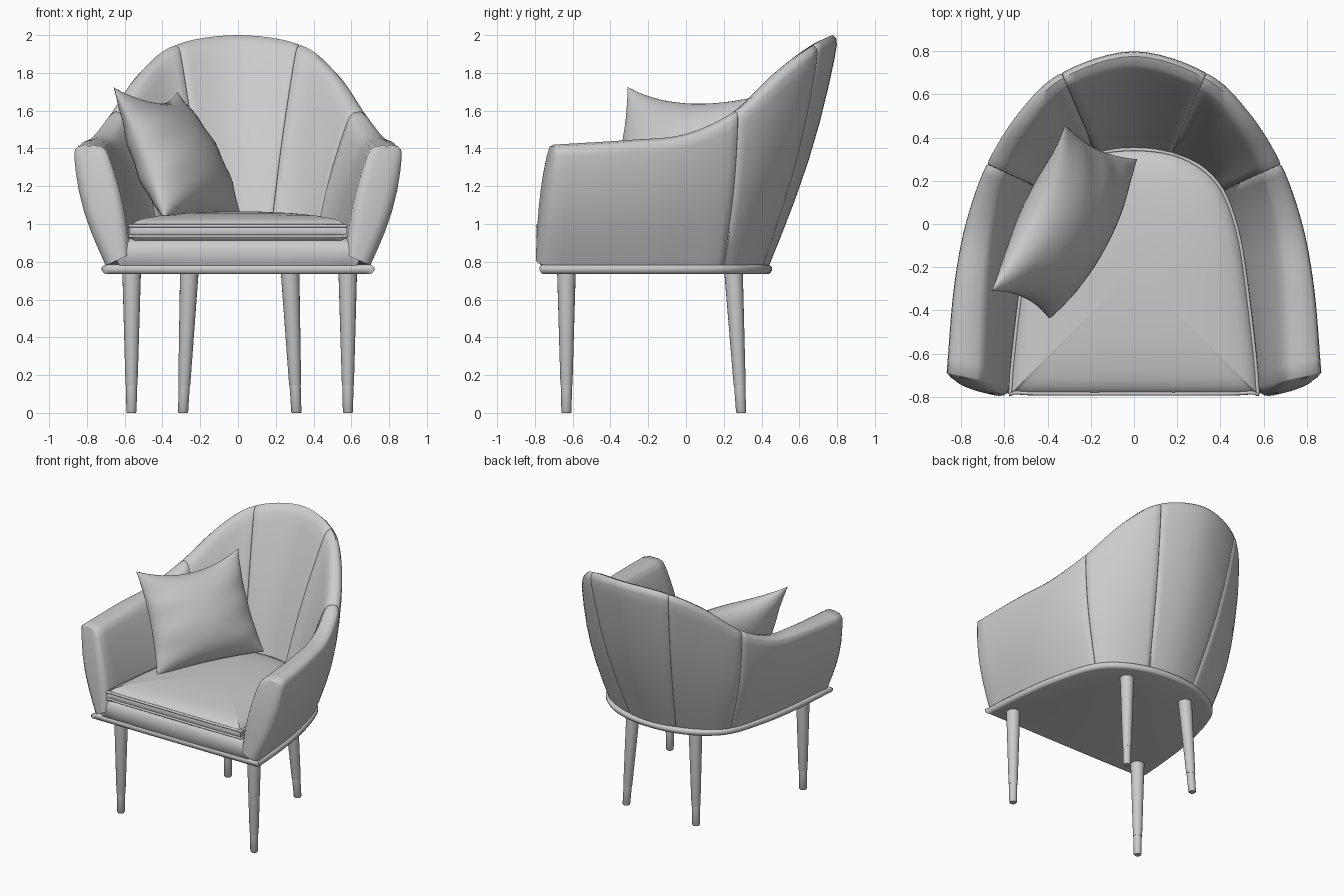
import bpy, bmesh
from math import sin, cos, pi, floor
from mathutils import Vector

if "Cube" in bpy.data.objects:
    bpy.data.objects.remove(bpy.data.objects["Cube"])


def finish(name, bm, angle=0.7):
    bmesh.ops.remove_doubles(bm, verts=bm.verts, dist=0.0002)
    bmesh.ops.recalc_face_normals(bm, faces=bm.faces)
    me = bpy.data.meshes.new(name)
    bm.to_mesh(me)
    bm.free()
    ob = bpy.data.objects.new(name, me)
    bpy.context.collection.objects.link(ob)
    bpy.ops.object.select_all(action='DESELECT')
    ob.select_set(True)
    bpy.context.view_layer.objects.active = ob
    bpy.ops.object.shade_smooth_by_angle(angle=angle)
    return ob


def loft(name, rings, angle=0.7):
    """Skin closed rings of equal length and cap both ends with strips."""
    bm = bmesh.new()
    vs = [[bm.verts.new(p) for p in r] for r in rings]
    m = len(rings[0])
    for a, b in zip(vs, vs[1:]):
        for i in range(m):
            j = (i + 1) % m
            bm.faces.new((a[i], a[j], b[j], b[i]))
    for r in (vs[0], vs[-1]):
        for i in range(m // 2):
            quad = list(dict.fromkeys((r[i], r[i + 1], r[m - 2 - i], r[m - 1 - i])))
            if len(quad) > 2:
                bm.faces.new(quad)
    return finish(name, bm, angle)


def catmull(a, b, c, d, t):
    return [0.5 * (2*q + (r-p)*t + (2*p-5*q+4*r-s)*t*t + (3*q-p-3*r+s)*t**3)
            for p, q, r, s in zip(a, b, c, d)]


# Shell sections from back centre to arm front:
# top x, y, z | outer bottom x, y | inner bottom x, y | rim thickness
KEYS = [
    (0.00, 0.812, 2.00, 0.00, 0.44, 0.00, 0.31, 0.08),
    (0.34, 0.71, 1.95, 0.20, 0.41, 0.16, 0.29, 0.08),
    (0.535, 0.525, 1.81, 0.39, 0.33, 0.30, 0.24, 0.09),
    (0.685, 0.28, 1.60, 0.53, 0.20, 0.40, 0.15, 0.10),
    (0.785, 0.00, 1.475, 0.61, -0.05, 0.47, -0.04, 0.13),
    (0.84, -0.30, 1.445, 0.66, -0.32, 0.51, -0.30, 0.15),
    (0.872, -0.685, 1.42, 0.70, -0.735, 0.57, -0.75, 0.17),
]
HEIGHTS = (0, .12, .28, .45, .62, .78, .9, .96, .985)


def key(i):
    if i < 0:
        return [-v if n in (0, 3, 5) else v for n, v in enumerate(KEYS[-i])]
    if i >= len(KEYS):
        return [2*a - b for a, b in zip(KEYS[-1], KEYS[-2])]
    return KEYS[i]


def section(s, inset=0.0, forward=0.0):
    i = min(floor(s), len(KEYS) - 2)
    tx, ty, tz, ox, oy, ix, iy, th = catmull(key(i-1), key(i), key(i+1), key(i+2), s - i)
    n = Vector((tx - ix, ty - iy, 0)).normalized()
    top, ob, ib = Vector((tx, ty, tz)), Vector((ox, oy, .78)), Vector((ix, iy, .84))
    it = top - n * th
    outer, inner = [], []
    for h in HEIGHTS:
        rim = th * (.16 if h > .98 else .04 if h > .95 else 0)
        a = ob.lerp(top, h) + n * (.04 * sin(pi * h) - rim)
        b = ib.lerp(it, h) - n * (.025 * sin(pi * h) - rim)
        d = (b - a).normalized() * inset
        push = Vector((0, -forward * (1.1 - .9 * h ** 3), 0))
        outer.append(a + d + push)
        inner.append(b - d + push)
    crest = top - n * th * .45 - Vector((0, forward * .2, inset))
    return outer + [crest] + inner[::-1]


def panel(name, s0, s1, front=False, side=1):
    steps = 6 * (s1 - s0)
    rings = [section(s0 + .001, .006), section(s0 + .02, .001)]
    rings += [section(s0 + (s1 - s0) * k / steps) for k in range(1, steps)]
    if front:
        rings += [section(s1), section(s1, .012, .026), section(s1, .035, .042), section(s1, .06, .047)]
    else:
        rings += [section(s1 - .02, .001), section(s1 - .001, .006)]
    loft(name, [[(p.x * side, p.y, p.z) for p in r] for r in rings], 0.9)


# Upholstered shell: five panels
panel("back_centre_panel", -1, 1)
for side, label in ((1, "right"), (-1, "left")):
    panel(label + "_back_panel", 1, 3, side=side)
    panel(label + "_arm", 3, 6, front=True, side=side)


def outline(half, sub=5):
    """Smooth symmetric closed outline from half points, front centre to back centre."""
    mir = lambda p: (-p[0], p[1])
    pts = [mir(half[1])] + half + [mir(half[-2])]
    out = []
    for i in range(len(half) - 1):
        out += [catmull(*pts[i:i+4], k / sub) for k in range(sub)]
    out.append(list(half[-1]))
    return out + [list(mir(p)) for p in out[-2:0:-1]]


def slab(name, ring, layers, cy=-0.22):
    """Stack scaled outlines; smaller layers turn rounder so the corners do not crease."""
    rings = []
    for z, f in layers:
        row = []
        for x, y in ring:
            p = Vector((x, y - cy, 0))
            q = p.lerp(p.normalized() * .5, 1 - f) * f
            row.append((q.x, q.y + cy, z))
        rings.append(row)
    loft(name, rings, 0.8)


# Base plate and seat block
plate = outline([(0, -.77), (.4, -.77), (.69, -.765), (.715, -.735), (.68, -.33), (.625, -.04),
                 (.54, .21), (.4, .35), (.21, .43), (0, .455)])
slab("base_plate", plate, [(.735, .975), (.74, .99), (.755, 1), (.77, 1), (.78, .99), (.785, .975)])
block = outline([(0, -.785), (.35, -.785), (.62, -.78), (.64, -.74), (.58, -.3), (.5, 0),
                 (.4, .2), (.22, .33), (0, .37)])
slab("seat_block", block, [(.78, .975), (.81, .995), (.85, 1), (.89, .99), (.915, .96), (.925, .9)])

# Seat cushion with piping
cush = outline([(0, -.785), (.3, -.785), (.54, -.78), (.57, -.745), (.525, -.32), (.475, -.02),
                (.385, .19), (.22, .31), (0, .345)])
slab("seat_cushion", cush, [(.905, .94), (.92, .985), (.95, 1.005), (.98, 1.005), (1.0, .985), (1.017, .95),
                            (1.03, .9), (1.045, .78), (1.058, .55), (1.065, .25), (1.066, .05)])
for label, z in (("lower", .935), ("upper", .99)):
    cu = bpy.data.curves.new(label + "_cushion_piping", 'CURVE')
    cu.dimensions = '3D'
    cu.bevel_depth = .009
    cu.bevel_resolution = 2
    sp = cu.splines.new('POLY')
    sp.points.add(len(cush) - 1)
    sp.use_cyclic_u = True
    for p, (x, y) in zip(sp.points, cush):
        p.co = (x, y, z, 1)
    bpy.context.collection.objects.link(bpy.data.objects.new(label + "_cushion_piping", cu))

# Throw pillow spanned between four corners, top edge sagging between its ears
A, B, C, D = (Vector(p) for p in ((-.66, -.31, 1.725), (-.32, .46, 1.70), (.015, .30, 1.05), (-.39, -.44, 1.03)))
normal = (D - A + C - B).cross(B - A + C - D).normalized()
N = 24
bm = bmesh.new()
for sign in (1, -1):
    grid = []
    for i in range(N + 1):
        row = []
        for j in range(N + 1):
            u, v = -cos(pi * i / N), -cos(pi * j / N)
            puff = .175 * ((1 - u*u) * (1 - v*v)) ** .55 * (1 + .2 * v)
            puff *= 1 + .08 * sin(11 * v + 2 * u) * u * u
            sag = .25 if v < 0 else .05
            uu, vv = u * (1 - .09 * (1 - v*v)), v * (1 - sag * (1 - u*u) * abs(v))
            p = A.lerp(B, (uu + 1) / 2).lerp(D.lerp(C, (uu + 1) / 2), (vv + 1) / 2)
            row.append(bm.verts.new(p + normal * puff * sign))
        grid.append(row)
    for i in range(N):
        for j in range(N):
            bm.faces.new((grid[i][j], grid[i+1][j], grid[i+1][j+1], grid[i][j+1]))
finish("throw_pillow", bm, 1.2)


# Tapered legs with metal tips
def rod(name, top, bottom, levels):
    t, b = Vector(top), Vector(bottom)
    rings = []
    for z, r in levels:
        c = b.lerp(t, z / t.z)
        rings.append([(c.x + r * cos(2*pi*k/20), c.y + r * sin(2*pi*k/20), z) for k in range(20)])
    loft(name, rings)


for side, label in ((1, "right"), (-1, "left")):
    for part, top, bot in (("front", (.572, -.633), (.573, -.633)), ("back", (.267, .252), (.3, .292))):
        t = (side * top[0] + .009, top[1], .74)
        b = (side * bot[0] + .009, bot[1], 0)
        rod(f"{label}_{part}_leg", t, b, [(.148, .031), (.152, .032), (.74, .049)])
        rod(f"{label}_{part}_leg_tip", t, b, [(0, .023), (.006, .027), (.15, .0295)])
